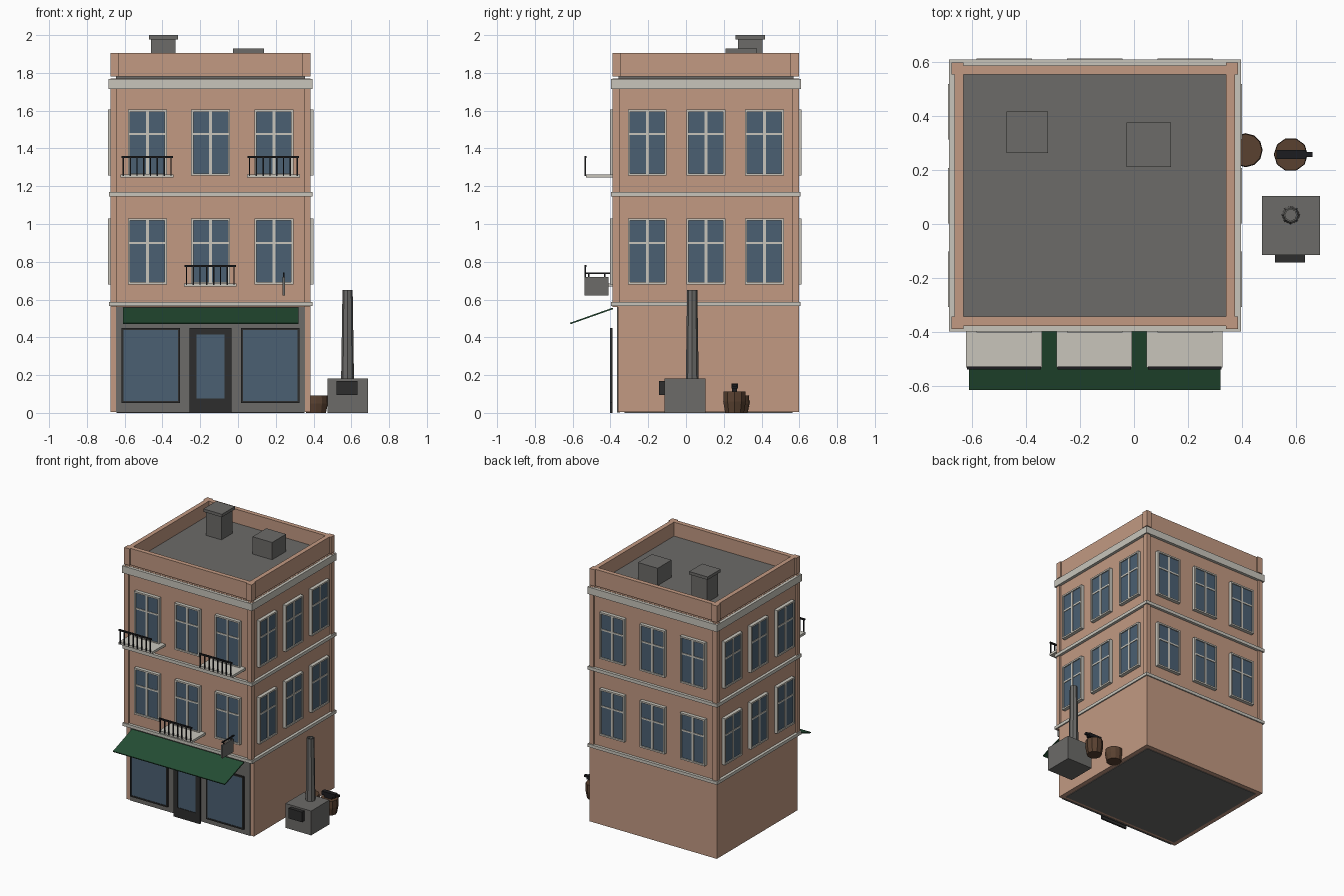
import bpy, bmesh, math
from mathutils import Matrix, Vector

cube = bpy.data.objects.get("Cube")
if cube:
    bpy.data.objects.remove(cube, do_unlink=True)


def material(name, r, g, b):
    m = bpy.data.materials.new(name)
    m.use_nodes = True
    m.diffuse_color = (r, g, b, 1)
    m.node_tree.nodes["Principled BSDF"].inputs["Base Color"].default_value = (r, g, b, 1)
    return m


BRICK = material("brick", .54, .32, .223)
STONE = material("pale_stone", .58, .56, .50)
GREY = material("slate_grey", .15, .147, .14)
GLASS = material("blue_glass", .07, .117, .17)
GREEN = material("awning_green", .018, .075, .034)
DARK = material("charcoal", .027, .027, .027)
IRON = material("black_iron", .012, .012, .014)
WOOD = material("dark_wood", .10, .053, .03)


def add_box(bm, x, y, z, index=0):
    """Add a box spanning the ranges x, y and z."""
    mid = Vector([sum(r) / 2 for r in (x, y, z)])
    size = Vector([r[1] - r[0] for r in (x, y, z)])
    mat = Matrix.Translation(mid) @ Matrix.Diagonal((*size, 1))
    verts = bmesh.ops.create_cube(bm, size=1, matrix=mat)["verts"]
    for f in {f for v in verts for f in v.link_faces}:
        f.material_index = index


def finish(name, bm, *mats):
    me = bpy.data.meshes.new(name)
    bm.to_mesh(me)
    bm.free()
    for m in mats:
        me.materials.append(m)
    ob = bpy.data.objects.new(name, me)
    bpy.context.collection.objects.link(ob)
    return ob


def boxes(name, mat, *ranges):
    bm = bmesh.new()
    for x, y, z in ranges:
        add_box(bm, x, y, z)
    return finish(name, bm, mat)


def lathe(name, mat, x, y, profile, sides):
    """Turn a (radius, height) profile into a faceted solid."""
    bm = bmesh.new()
    rings = []
    for r, z in profile:
        rings.append([bm.verts.new((x + r * math.cos(a), y + r * math.sin(a), z))
                      for a in (2 * math.pi * i / sides for i in range(sides))])
    for low, high in zip(rings, rings[1:]):
        for i in range(sides):
            j = (i + 1) % sides
            bm.faces.new((low[i], low[j], high[j], high[i]))
    bm.faces.new(rings[0][::-1])
    bm.faces.new(rings[-1])
    return finish(name, bm, mat)


# Building footprint: centre and half sizes
CX, CY, HX, HY = -.145, .105, .53, .493
RECESS = .012
SHOP_Y = -.36


def span(c, h):
    return (c - h, c + h)


def slab(grow, z):
    return (span(CX, HX + grow), span(CY, HY + grow), z)


# Walls
boxes("ground_floor", BRICK, (span(CX, HX), (SHOP_Y, CY + HY), (.004, .57)))
boxes("ground_plate", GREY, (span(CX, HX - .035), (SHOP_Y + .035, CY + HY - .035), (0, .008)))
boxes("upper_walls", BRICK, slab(-RECESS, (.56, 1.77)))
corners = [(sx, sy) for sx in (-1, 1) for sy in (-1, 1)]


def corner_posts(name, width, z):
    return boxes(name, BRICK, *[(span(CX + sx * (HX - width / 2), width / 2),
                                 span(CY + sy * (HY - width / 2), width / 2), z)
                                for sx, sy in corners])


corner_posts("corner_pilasters", .035, (.56, 1.77))

# Stone bands and cornice
boxes("lower_band", STONE, slab(.009, (.565, .588)))
boxes("middle_band", STONE, slab(.009, (1.146, 1.17)))
boxes("cornice", STONE, slab(.01, (1.715, 1.768)))

# Roof and parapet
boxes("roof", GREY, slab(-.03, (1.76, 1.80)))
corner_posts("parapet_posts", .045, (1.78, 1.905))
px, py = HX - .028, HY - .028
boxes("parapet", BRICK,
      *[(span(CX, HX - .04), span(CY + s * py, .017), (1.78, 1.905)) for s in (-1, 1)],
      *[(span(CX + s * px, .017), span(CY, HY - .04), (1.78, 1.905)) for s in (-1, 1)])
boxes("chimney", GREY, ((-.46, -.33), (.275, .405), (1.79, 1.98)),
      ((-.472, -.318), (.263, .417), (1.978, 2.0)))
boxes("roof_hatch", GREY, ((-.027, .137), (.21, .375), (1.79, 1.93)))


# Sash window facing -y, with its back on y = 0
def window_mesh():
    bm = bmesh.new()
    w, h, t = .103, .175, .012
    deep = (-.026, 0)
    add_box(bm, (-w + .004, w - .004), (-.018, 0), (-h + .004, h - .004), 1)
    for s in (-1, 1):
        add_box(bm, span(s * (w - t / 2), t / 2), deep, (-h, h))
        add_box(bm, (-w + t, w - t), deep, span(s * (h - t / 2), t / 2))
    add_box(bm, span(0, .008), (-.023, 0), (-h + t, h - t))
    add_box(bm, (-w + t, w - t), (-.022, 0), span(.045, .006))
    ob = finish("window", bm, STONE, GLASS)
    me = ob.data
    bpy.data.objects.remove(ob)
    return me


window = window_mesh()
sides = [("front", 0, HY, .335), ("right", 90, HX, .31), ("back", 180, HY, .335), ("left", 270, HX, .31)]
for side, angle, half, gap in sides:
    turn = Matrix.Translation((CX, CY, 0)) @ Matrix.Rotation(math.radians(angle), 4, "Z")
    for floor, z in (("lower", .855), ("upper", 1.431)):
        for i in (-1, 0, 1):
            ob = bpy.data.objects.new(f"{side}_{floor}_window", window)
            ob.matrix_world = turn @ Matrix.Translation((i * gap, -half + RECESS, z))
            bpy.context.collection.objects.link(ob)

# Shop front
boxes("shop_front", GREY, (span(CX, HX - .03), (SHOP_Y - .004, SHOP_Y + .01), (.002, .562)))


def glazed(name, x, z, rim, foot):
    """Dark framed pane standing just ahead of the shop front."""
    bm = bmesh.new()
    deep = (-.402, -.388)
    gx, gz = (x[0] + rim, x[1] - rim), (z[0] + foot, z[1] - rim)
    add_box(bm, (x[0], gx[0]), deep, z)
    add_box(bm, (gx[1], x[1]), deep, z)
    add_box(bm, gx, deep, (z[0], gz[0]))
    add_box(bm, gx, deep, (gz[1], z[1]))
    add_box(bm, gx, (-.398, -.39), gz, 1)
    return finish(name, bm, DARK, GLASS)


glazed("shop_window_left", (.016, .325), (.053, .45), .01, .01)
glazed("shop_window_right", (-.617, -.308), (.053, .45), .01, .01)
glazed("shop_door", (-.257, -.035), (0, .45), .036, .075)

# Sloping awning
bm = bmesh.new()
add_box(bm, (-.61, .32), (-.24, 0), (-.008, 0))
awning = finish("awning", bm, GREEN)
awning.location = (0, -.388, .557)
awning.rotation_euler.x = math.atan2(.08, .226)

# Balconies
for name, x, z in (("left", .187, 1.245), ("right", -.481, 1.245), ("middle", -.147, .668)):
    boxes(f"{name}_balcony_floor", STONE, (span(x, .14), (-.53, -.375), (z, z + .018)))
    rail_y = (-.537, -.529)
    bars = [(span(x + (i - 3.5) * .036, .0035), rail_y, (z + .01, z + .11)) for i in range(8)]
    boxes(f"{name}_balcony_railing", IRON, (span(x, .136), (-.538, -.527), (z + .105, z + .116)), *bars)

# Hanging sign
boxes("sign_panel", GREY, (span(.242, .006), (-.537, -.41), (.622, .72)))
boxes("sign_bracket", IRON, (span(.242, .004), (-.535, -.38), (.735, .743)),
      *[(span(.242, .003), span(y, .003), (.715, .738)) for y in (-.515, -.43)])

# Forge with stove pipe
boxes("forge", GREY, ((.474, .689), (-.115, .103), (0, .183)))
boxes("forge_door", DARK, ((.522, .632), (-.143, -.11), (.094, .17)))
lathe("stove_pipe", GREY, .58, .033, [(.034, .18), (.027, .65), (.021, .65), (.021, .60)], 8)

# Wooden stump with anvil, and water barrel by the wall
lathe("stump", WOOD, .58, .257, [(.052, 0), (.063, .06), (.061, .112)], 10)
boxes("anvil", IRON, ((.55, .61), (.243, .271), (.11, .13)),
      ((.527, .637), (.24, .274), (.128, .155)), ((.635, .66), (.247, .267), (.137, .153)))
lathe("barrel", WOOD, .413, .273, [(.053, 0), (.063, .05), (.06, .093)], 12)
